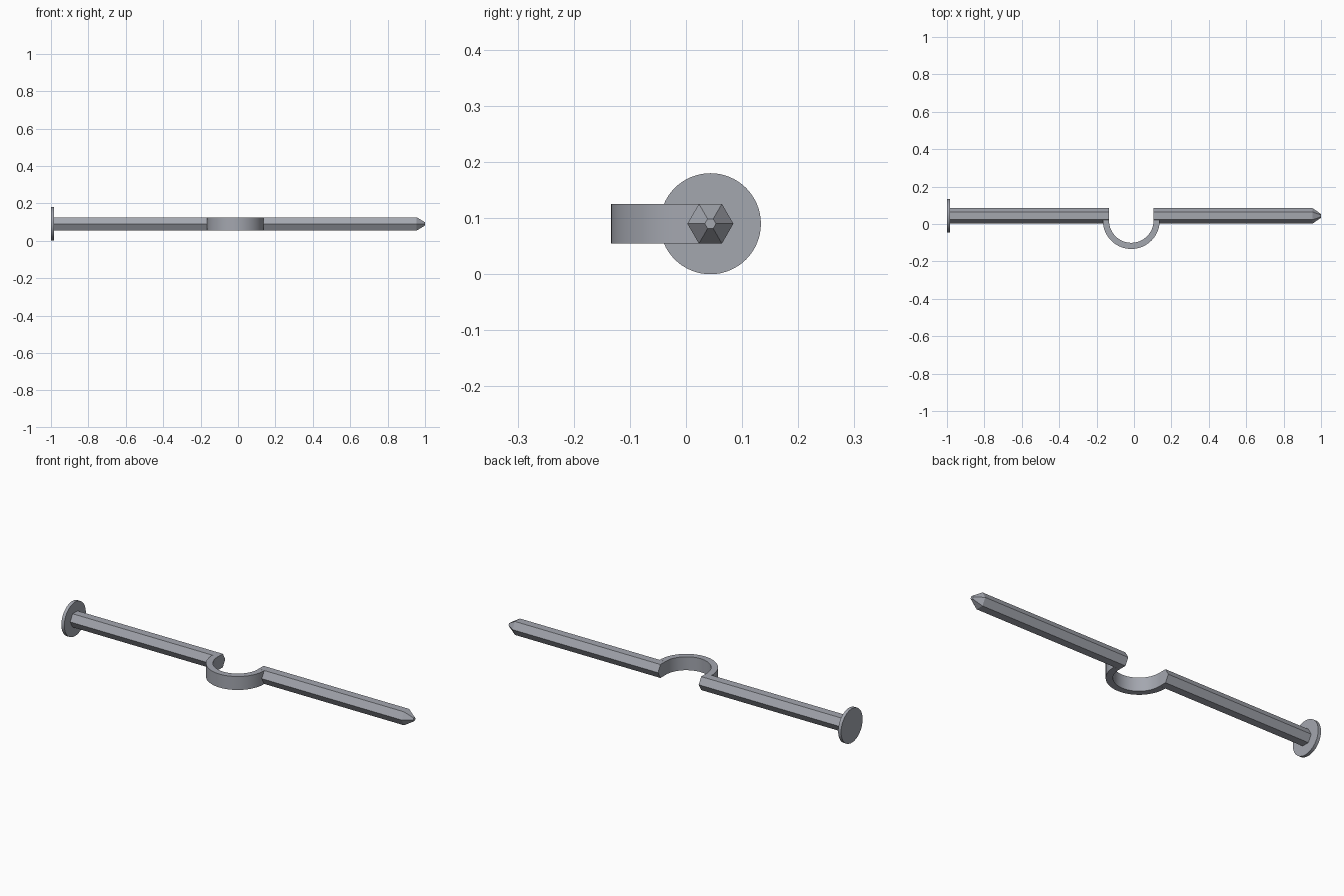
import bpy, bmesh
from math import sin, cos, pi

if "Cube" in bpy.data.objects:
    bpy.data.objects.remove(bpy.data.objects["Cube"])

ROD_Y, ROD_Z = 0.0435, 0.09       # rod axis
BEND_X, BEND_Y = -0.0145, 0.0185  # centre of the bend
R_IN, R_OUT = 0.119, 0.152
HALF_H = 0.0355

# Dark bluish-grey metal
metal = bpy.data.materials.new("dark_metal")
metal.diffuse_color = (0.37, 0.385, 0.43, 1)
metal.use_nodes = True
metal.node_tree.nodes["Principled BSDF"].inputs["Base Color"].default_value = metal.diffuse_color


def finish(name, bm, smooth=False):
    bmesh.ops.recalc_face_normals(bm, faces=bm.faces)
    mesh = bpy.data.meshes.new(name)
    bm.to_mesh(mesh)
    bm.free()
    mesh.materials.append(metal)
    obj = bpy.data.objects.new(name, mesh)
    bpy.context.collection.objects.link(obj)
    if smooth:
        bpy.ops.object.select_all(action='DESELECT')
        obj.select_set(True)
        bpy.context.view_layer.objects.active = obj
        bpy.ops.object.shade_smooth_by_angle(angle=pi / 6)
    return obj


def loft_x(name, sections, sides, smooth=False):
    """Closed prism along x through (x, radius) sections."""
    bm = bmesh.new()
    rings = [[bm.verts.new((x, ROD_Y + r * cos(2 * pi * k / sides),
                            ROD_Z + r * sin(2 * pi * k / sides)))
              for k in range(sides)] for x, r in sections]
    for a, b in zip(rings, rings[1:]):
        for k in range(sides):
            j = (k + 1) % sides
            bm.faces.new((a[k], a[j], b[j], b[k]))
    bm.faces.new(rings[0])
    bm.faces.new(rings[-1])
    return finish(name, bm, smooth)


# Round head and the two hexagonal rod halves
loft_x("head_disc", [(-1, 0.09), (-0.983, 0.09)], 64, True)
loft_x("head_rod", [(-0.983, 0.041), (BEND_X - R_IN, 0.041)], 6)
loft_x("pointed_rod", [(BEND_X + R_IN, 0.041), (0.955, 0.041), (1.0, 0.01)], 6)

# Half-round bend: rectangular section swept from one rod to the other
bm = bmesh.new()
steps = 40
path = [(-1, 0, 0.004)]
path += [(cos(pi + pi * i / steps), sin(pi + pi * i / steps), 0) for i in range(steps + 1)]
path += [(1, 0, 0.004)]
rings = [[bm.verts.new((BEND_X + r * c, BEND_Y + r * s + dy, ROD_Z + z))
          for r, z in ((R_IN, -HALF_H), (R_OUT, -HALF_H), (R_OUT, HALF_H), (R_IN, HALF_H))]
         for c, s, dy in path]
for a, b in zip(rings, rings[1:]):
    for k in range(4):
        j = (k + 1) % 4
        bm.faces.new((a[k], a[j], b[j], b[k]))
bm.faces.new(rings[0])
bm.faces.new(rings[-1])
finish("curved_bend", bm, True)
